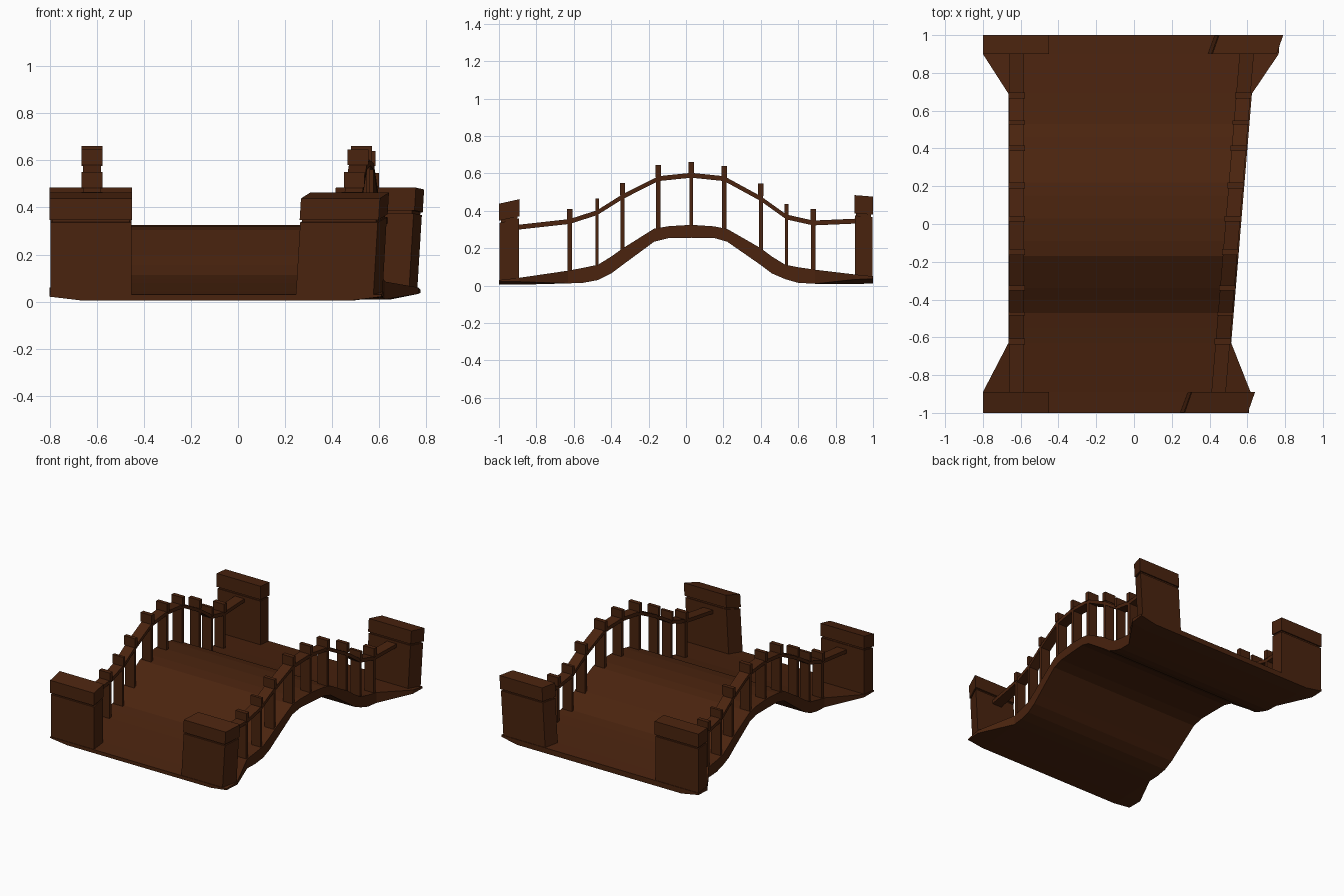
import bpy
import bmesh

if "Cube" in bpy.data.objects:
    bpy.data.objects.remove(bpy.data.objects["Cube"])

wood = bpy.data.materials.new("dark_brown_wood")
wood.use_nodes = True
BROWN = (0.068, 0.017, 0.0045, 1)
wood.diffuse_color = BROWN
wood.node_tree.nodes["Principled BSDF"].inputs["Base Color"].default_value = BROWN


def make_object(name, bm):
    bmesh.ops.recalc_face_normals(bm, faces=bm.faces)
    mesh = bpy.data.meshes.new(name)
    bm.to_mesh(mesh)
    bm.free()
    mesh.materials.append(wood)
    obj = bpy.data.objects.new(name, mesh)
    bpy.context.collection.objects.link(obj)


def loft(bm, rings):
    """Skin a run of equal rings and cap both ends."""
    loops = [[bm.verts.new(p) for p in ring] for ring in rings]
    for a, b in zip(loops, loops[1:]):
        for i in range(len(a)):
            j = (i + 1) % len(a)
            bm.faces.new((a[i], a[j], b[j], b[i]))
    bm.faces.new(loops[0])
    bm.faces.new(loops[-1])


def centre(side, y):
    """Railing line: straight on the right, skewed on the left."""
    return -0.62 if side < 0 else 0.522 + 0.083 * y


# Deck: arched slab that flares into wings at both ends
deck_profile = [  # y, underside z, top z, wing width, wing underside lift
    (-1.0, 0.005, 0.03, 0.135, 0.016), (-0.89, 0.005, 0.042, 0.135, 0.016),
    (-0.63, 0.012, 0.08, 0, 0), (-0.55, 0.015, 0.095, 0, 0),
    (-0.47, 0.03, 0.112, 0, 0), (-0.40, 0.065, 0.155, 0, 0),
    (-0.34, 0.11, 0.198, 0, 0), (-0.17, 0.235, 0.305, 0, 0),
    (-0.09, 0.255, 0.318, 0, 0), (0.03, 0.256, 0.325, 0, 0),
    (0.15, 0.255, 0.317, 0, 0), (0.22, 0.235, 0.303, 0, 0),
    (0.40, 0.11, 0.2, 0, 0), (0.46, 0.065, 0.155, 0, 0),
    (0.53, 0.035, 0.112, 0, 0), (0.60, 0.015, 0.098, 0, 0),
    (0.69, 0.01, 0.085, 0, 0), (0.90, 0.008, 0.06, 0.135, 0.025),
    (1.0, 0.012, 0.05, 0.135, 0.025)]
rings = []
for y, low, top, wing, lift in deck_profile:
    right, left = centre(-1, y) - 0.045, centre(1, y) + 0.045
    flare = wing * 0.92
    rings.append([(right, y, low), (left, y, low), (left + flare, y, low + lift),
                  (left + flare, y, top), (right - wing, y, top),
                  (right - wing, y, low + lift)])
bm = bmesh.new()
loft(bm, rings)
make_object("deck", bm)


# Gate pillars: body, recessed neck and cap, leaning with the skew
def pillar_ring(side, y0, y1, z, slope, inset):
    ring = []
    for outer, y in ((0, y0), (1, y0), (1, y1), (0, y1)):
        if side < 0:
            x = -0.8 + inset if outer else -0.45 - inset
        else:
            skew = 0.335 if y < 0 else 0.34
            edge = 0.6 + 0.35 * (y + 1) if y < 0 else 0.75 + 0.35 * (y - 0.9)
            x = edge - 0.024 + 0.06 * z + (-inset if outer else inset - skew)
        y += inset if y == y0 else -inset
        ring.append((x, y, z + slope * (y - y0)))
    return ring


for side, hand in ((-1, "right"), (1, "left")):
    for end, y0, y1, slope, shift in (("front", -1, -0.89, 0.22, 0),
                                      ("back", 0.9, 1, -0.08, 0.04)):
        base = 0.02 if end == "front" else 0.038
        layers = (("body", base, 0.335 + shift, 0.003),
                  ("neck", 0.33 + shift, 0.355 + shift, 0.01),
                  ("cap", 0.347 + shift, 0.438 + shift * 1.15, 0))
        for part, z0, z1, inset in layers:
            bm = bmesh.new()
            bottom_slope = 0 if part == "body" else slope
            loft(bm, [pillar_ring(side, y0, y1, z0, bottom_slope, inset),
                      pillar_ring(side, y0, y1, z1, slope, inset)])
            make_object(f"{end}_{hand}_pillar_{part}", bm)

# Railings: posts with wider heads, and a flat rail through them
posts = [  # y, deck z, top z, thickness
    (-0.622, 0.07, 0.41, 0.028), (-0.475, 0.1, 0.465, 0.018),
    (-0.34, 0.18, 0.55, 0.024), (-0.148, 0.29, 0.645, 0.028),
    (0.028, 0.31, 0.66, 0.025), (0.204, 0.29, 0.64, 0.028),
    (0.4, 0.18, 0.545, 0.026), (0.537, 0.1, 0.437, 0.018),
    (0.68, 0.075, 0.41, 0.028)]
rail_path = [(-0.9, 0.312), (-0.622, 0.343), (-0.475, 0.39), (-0.34, 0.475),
             (-0.148, 0.572), (0.028, 0.59), (0.204, 0.572), (0.4, 0.465),
             (0.537, 0.367), (0.68, 0.335), (0.91, 0.345)]


def post_block(bm, x, y, half_x, half_y, z0, z1):
    loft(bm, [[(x + sx * half_x, y + sy * half_y, z)
               for sx, sy in ((-1, -1), (1, -1), (1, 1), (-1, 1))] for z in (z0, z1)])


for side, hand in ((-1, "right"), (1, "left")):
    bm = bmesh.new()
    for y, foot, top, thick in posts:
        x = centre(side, y)
        post_block(bm, x, y, 0.037, thick * 0.42, foot, top - 0.06)
        post_block(bm, x, y, 0.044, thick * 0.55, top - 0.065, top)
    make_object(f"{hand}_railing_posts", bm)

    bm = bmesh.new()
    loft(bm, [[(centre(side, y) + dx, y, z + dz) for dx, dz in
               ((-0.038, -0.013), (0.038, -0.013), (0.038, 0.013), (-0.038, 0.013))]
              for y, z in rail_path])
    make_object(f"{hand}_handrail", bm)
